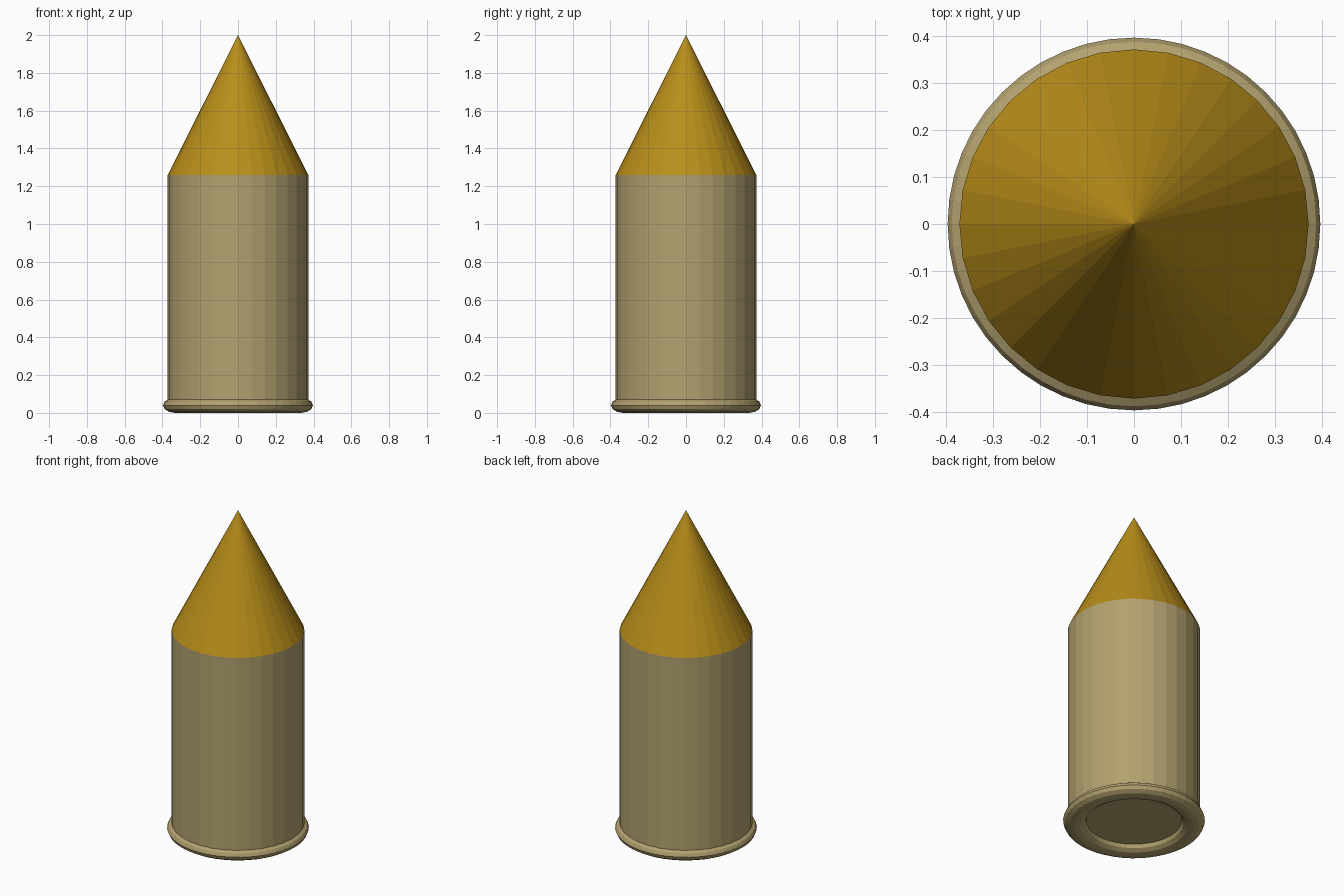
import bpy

if "Cube" in bpy.data.objects:
    bpy.data.objects.remove(bpy.data.objects["Cube"])


def paint(name, color):
    obj = bpy.context.object
    obj.name = name
    mat = bpy.data.materials.new(name + "_colour")
    mat.diffuse_color = color
    mat.use_nodes = True
    mat.node_tree.nodes["Principled BSDF"].inputs["Base Color"].default_value = mat.diffuse_color
    obj.data.materials.append(mat)
    return obj


RADIUS = 0.372
BODY_BOTTOM, BODY_TOP, TIP = 0.04, 1.26, 2.0
TAN = (0.45, 0.36, 0.16, 1)
GOLD = (0.48, 0.27, 0.01, 1)

# straight casing
bpy.ops.mesh.primitive_cylinder_add(
    vertices=32, radius=RADIUS, depth=BODY_TOP - BODY_BOTTOM,
    location=(0, 0, (BODY_TOP + BODY_BOTTOM) / 2))
paint("casing", TAN)

# pointed tip
bpy.ops.mesh.primitive_cone_add(
    vertices=32, radius1=RADIUS, radius2=0, depth=TIP - BODY_TOP,
    location=(0, 0, (TIP + BODY_TOP) / 2))
paint("pointed_tip", GOLD)

# flattened ring around the base, leaving a shallow recess underneath
bpy.ops.mesh.primitive_torus_add(
    major_segments=48, minor_segments=12, major_radius=0.332,
    minor_radius=0.065, location=(0, 0, 0.04))
rim = paint("base_rim", TAN)
rim.scale.z = 0.04 / 0.065
